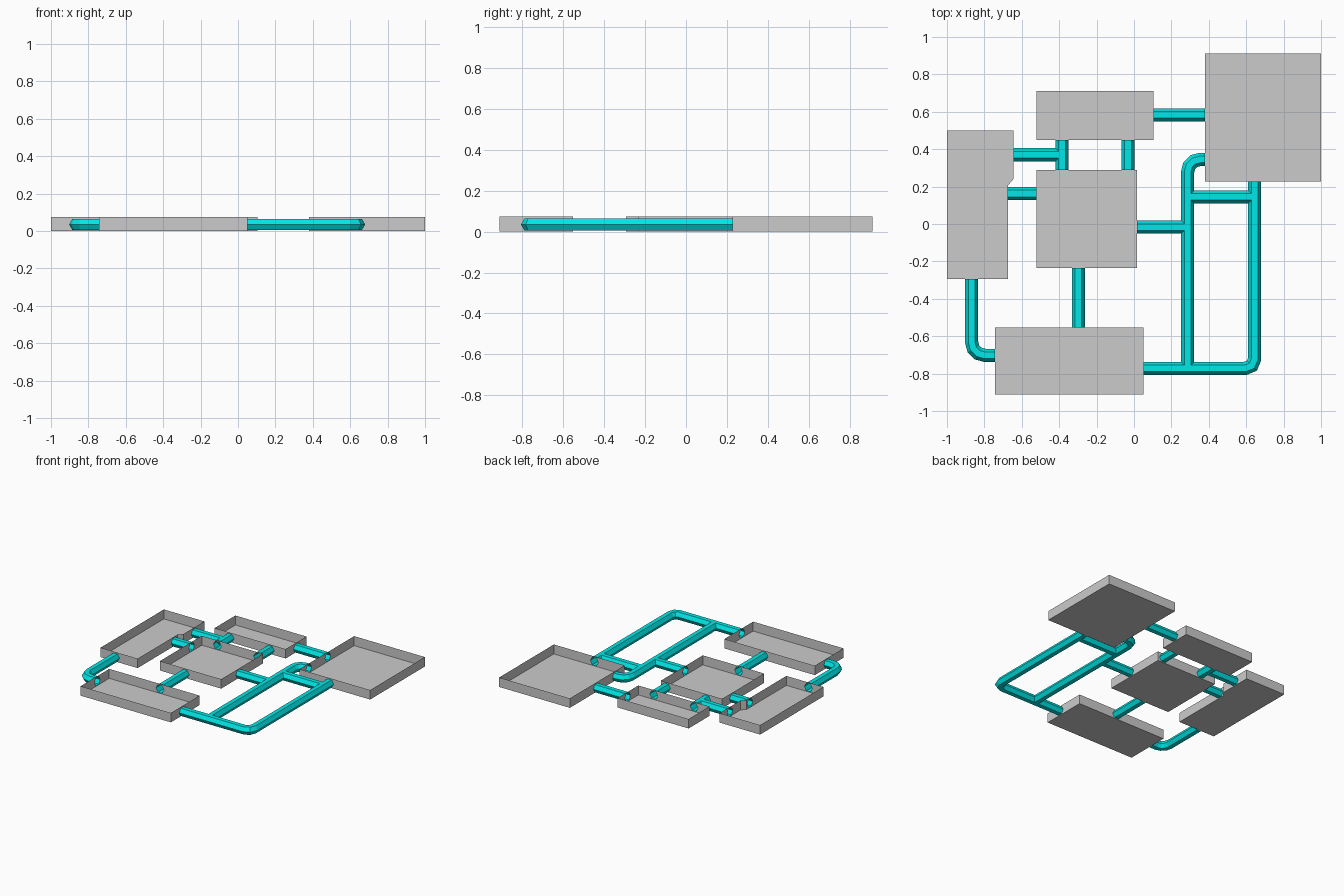
import bpy, bmesh
from math import sin, cos, pi
from mathutils import Vector

if "Cube" in bpy.data.objects:
    bpy.data.objects.remove(bpy.data.objects["Cube"])

H = 0.075          # tray wall height
R = 0.035          # hexagonal pipe radius
ZC = 0.035         # pipe axis height
HEX = [(R * cos(i * pi / 3), R * sin(i * pi / 3)) for i in range(6)]
G = R / 2          # branch pipes stop at the edge of the main pipe's flat top

cyan = bpy.data.materials.new("cyan")
cyan.diffuse_color = (0.0, 0.8, 0.8, 1)
cyan.use_nodes = True
cyan.node_tree.nodes["Principled BSDF"].inputs["Base Color"].default_value = cyan.diffuse_color


def rect(x0, y0, x1, y1):
    return [(x0, y0), (x1, y0), (x1, y1), (x0, y1)]


trays = {
    "left_tray": [(-1, -0.293), (-0.675, -0.293), (-0.675, 0.205),
                  (-0.645, 0.24), (-0.645, 0.5), (-1, 0.5)],
    "upper_tray": rect(-0.52, 0.45, 0.103, 0.71),
    "middle_tray": rect(-0.52, -0.235, 0.017, 0.29),
    "lower_tray": rect(-0.742, -0.912, 0.05, -0.553),
    "right_tray": rect(0.38, 0.227, 1.0, 0.912),
}

# pipe name: (centre line, bend radius, bend segments)
pipes = {
    "left_elbow_pipe": ([(-0.868, -0.293), (-0.868, -0.702), (-0.742, -0.702)], 0.07, 3),
    "left_upper_pipe": ([(-0.645, 0.37), (-0.385 - G, 0.37)], 0, 0),
    "upper_left_pipe": ([(-0.385, 0.29), (-0.385, 0.45)], 0, 0),
    "upper_right_pipe": ([(-0.032, 0.29), (-0.032, 0.45)], 0, 0),
    "left_lower_pipe": ([(-0.675, 0.163), (-0.52, 0.163)], 0, 0),
    "top_pipe": ([(0.103, 0.583), (0.38, 0.583)], 0, 0),
    "lower_pipe": ([(-0.297, -0.553), (-0.297, -0.235)], 0, 0),
    "middle_right_pipe": ([(0.017, -0.017), (0.287 - G, -0.017)], 0, 0),
    "inner_elbow_pipe": ([(0.287, -0.772 + G), (0.287, 0.345), (0.38, 0.345)], 0.065, 3),
    "outer_elbow_pipe": ([(0.05, -0.772), (0.645, -0.772), (0.645, 0.227)], 0.05, 2),
    "cross_pipe": ([(0.287 + G, 0.145), (0.645 - G, 0.145)], 0, 0),
}
ends = [Vector(p) for path, _, _ in pipes.values() for p in (path[0], path[-1])]


def finish(name, bm, mat=None):
    mesh = bpy.data.meshes.new(name)
    bm.to_mesh(mesh)
    bm.free()
    ob = bpy.data.objects.new(name, mesh)
    bpy.context.collection.objects.link(ob)
    if mat:
        mesh.materials.append(mat)


def loop(bm, points):
    vs = [bm.verts.new(p) for p in points]
    return [bm.edges.new((vs[i - 1], vs[i])) for i in range(len(vs))]


# open tray: floor plus thin walls, pierced wherever a pipe ends on the wall
def tray(name, outline):
    bm = bmesh.new()
    bm.faces.new([bm.verts.new((x, y, 0)) for x, y in outline])
    for i in range(len(outline)):
        a, b = Vector(outline[i - 1]), Vector(outline[i])
        d = (b - a).normalized()
        corners = [(*a, 0), (*b, 0), (*b, H), (*a, H)]
        holes = [e for e in ends if abs(d.cross(e - a)) < 0.004
                 and 0 < d.dot(e - a) < (b - a).length]
        if not holes:
            bm.faces.new([bm.verts.new(c) for c in corners])
            continue
        edges = loop(bm, corners)
        for e in holes:
            edges += loop(bm, [(*(e + d * u), ZC + v) for u, v in HEX])
        bmesh.ops.triangle_fill(bm, use_beauty=True, edges=edges,
                                normal=(d.y, -d.x, 0))
    bmesh.ops.remove_doubles(bm, verts=bm.verts, dist=0.0005)
    bmesh.ops.recalc_face_normals(bm, faces=bm.faces)
    finish(name, bm)


# replace the single corner of an elbow path with an arc
def rounded(path, rad, seg):
    pts = [Vector(p) for p in path]
    if len(pts) < 3:
        return pts
    a, c, b = pts
    u, w = (a - c).normalized(), (b - c).normalized()
    centre = c + (u + w) * rad
    arc = [centre - w * rad * cos(i * pi / 2 / seg) - u * rad * sin(i * pi / 2 / seg)
           for i in range(seg + 1)]
    return [a, *arc, b]


# hexagonal hollow pipe swept along the path with mitred joints
def pipe(name, path, rad, seg):
    pts = rounded(path, rad, seg)
    dirs = [(q - p).normalized() for p, q in zip(pts, pts[1:])]
    if seg:
        dirs[0] = (pts[1] - pts[0]).normalized()
    bm = bmesh.new()
    rings = []
    for i, p in enumerate(pts):
        d0, d1 = dirs[max(i - 1, 0)], dirs[min(i, len(dirs) - 1)]
        t = (d0 + d1).normalized()
        n = Vector((t.y, -t.x)) / t.dot(d0)
        rings.append([bm.verts.new((*(p + n * u), ZC + v)) for u, v in HEX])
    for r0, r1 in zip(rings, rings[1:]):
        for k in range(6):
            bm.faces.new((r0[k - 1], r0[k], r1[k], r1[k - 1]))
    bmesh.ops.recalc_face_normals(bm, faces=bm.faces)
    finish(name, bm, cyan)


for name, outline in trays.items():
    tray(name, outline)
for name, spec in pipes.items():
    pipe(name, *spec)
